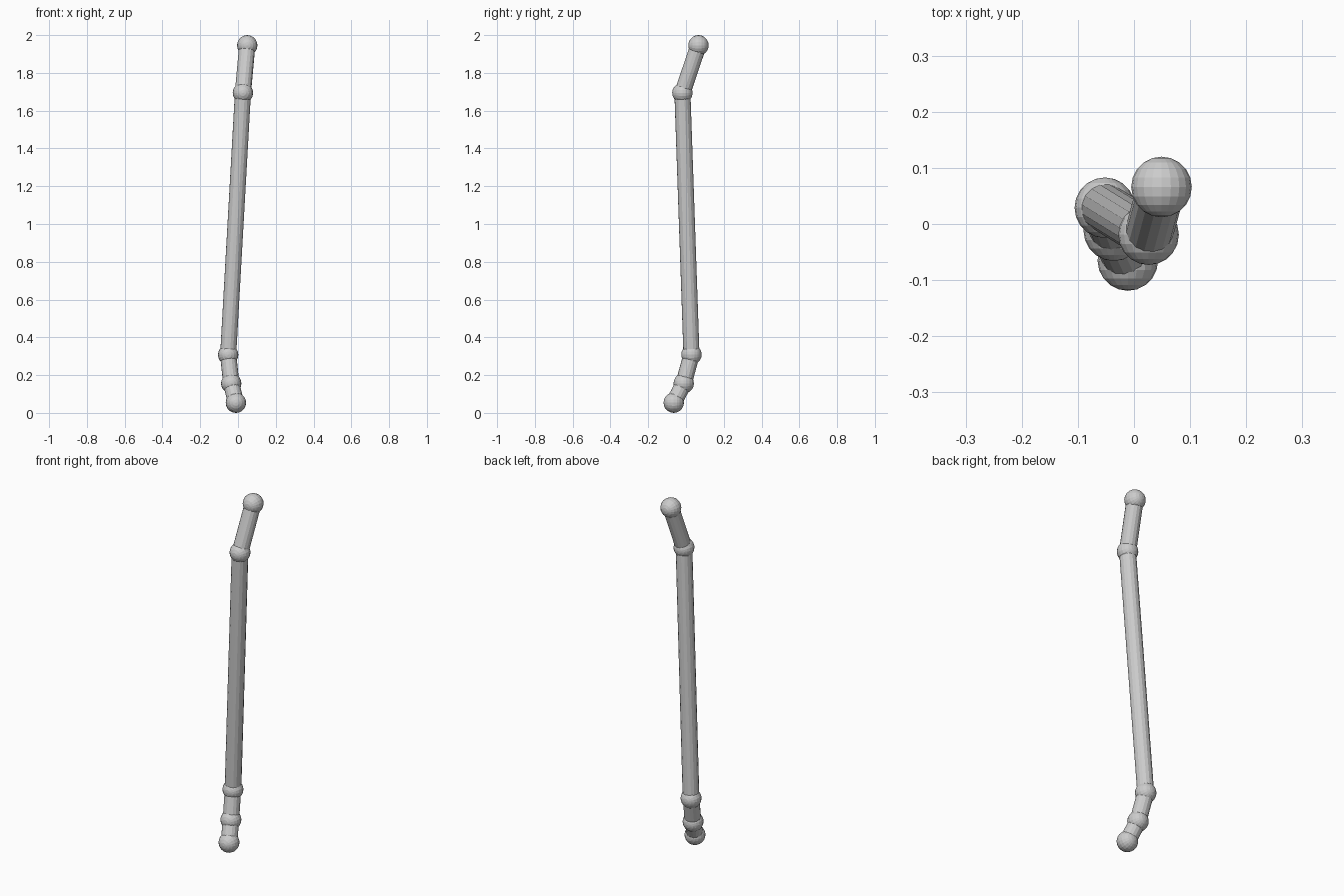
import bpy
from math import radians
from mathutils import Vector

if "Cube" in bpy.data.objects:
    bpy.data.objects.remove(bpy.data.objects["Cube"])

BALL_R = 0.054
TUBE_R = 0.043

# Joint centres from the bottom tip to the top tip
joints = [Vector(p) for p in (
    (-0.011, -0.065, 0.054),
    (-0.036, -0.012, 0.156),
    (-0.052, 0.029, 0.308),
    (0.026, -0.019, 1.694),
    (0.049, 0.066, 1.946),
)]
tube_names = ["foot_tube", "lower_tube", "long_shaft", "upper_tube"]


def ball(name, centre):
    bpy.ops.mesh.primitive_uv_sphere_add(
        segments=20, ring_count=10, radius=BALL_R, location=centre,
        rotation=(radians(90), 0, 0))
    bpy.context.object.name = name


def tube(name, a, b):
    d = b - a
    bpy.ops.mesh.primitive_cylinder_add(
        vertices=16, radius=TUBE_R, depth=d.length, location=(a + b) / 2,
        rotation=d.to_track_quat('Z', 'Y').to_euler())
    bpy.context.object.name = name


# Ball joints
for i, p in enumerate(joints):
    ball(f"joint_ball_{i + 1}", p)

# Straight tubes between neighbouring joints
for name, a, b in zip(tube_names, joints, joints[1:]):
    tube(name, a, b)
